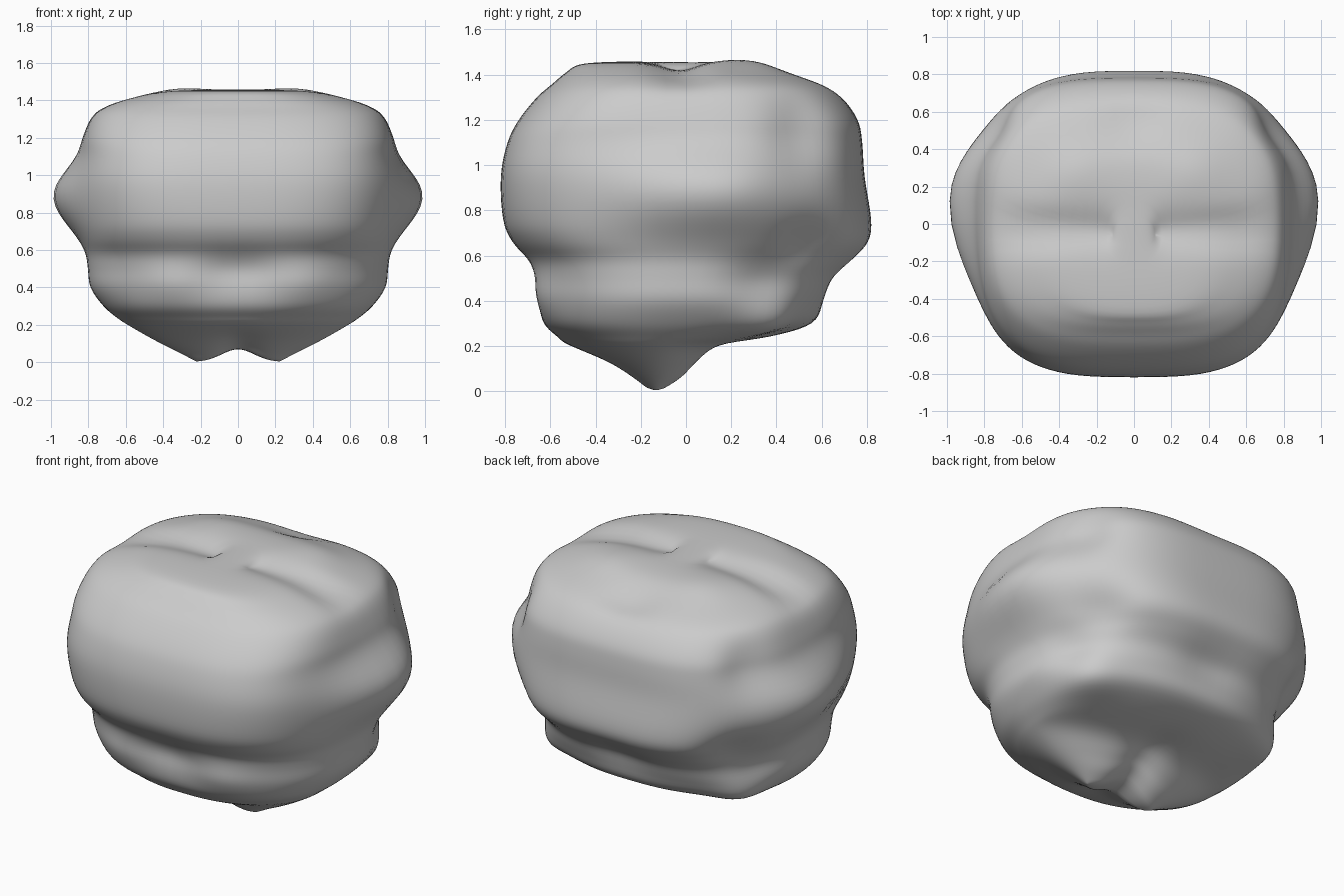
import bpy, bmesh, math
from mathutils import Vector

# Horizontal sections: z, half width, front y, widest y, back y, roundness
SECTIONS = [
    (0.00, 0.22, -0.19, -0.13, -0.08, 2.0),
    (0.05, 0.31, -0.25, -0.13, 0.00, 2.0),
    (0.12, 0.45, -0.35, -0.14, 0.06, 2.0),
    (0.20, 0.59, -0.52, -0.13, 0.16, 2.0),
    (0.24, 0.65, -0.57, -0.08, 0.38, 2.2),
    (0.30, 0.72, -0.63, -0.03, 0.56, 2.4),
    (0.40, 0.79, -0.66, 0.00, 0.62, 2.4),
    (0.50, 0.80, -0.68, 0.00, 0.67, 2.4),
    (0.58, 0.80, -0.71, 0.00, 0.75, 2.5),
    (0.66, 0.81, -0.77, 0.00, 0.81, 2.8),
    (0.76, 0.82, -0.81, 0.00, 0.82, 3.0),
    (0.95, 0.83, -0.82, 0.00, 0.79, 3.2),
    (1.10, 0.82, -0.79, 0.00, 0.78, 3.2),
    (1.20, 0.82, -0.74, 0.00, 0.76, 3.1),
    (1.30, 0.79, -0.66, 0.00, 0.69, 3.0),
    (1.36, 0.73, -0.59, 0.00, 0.60, 3.0),
    (1.41, 0.60, -0.53, -0.03, 0.45, 2.8),
    (1.45, 0.40, -0.45, -0.05, 0.31, 2.6),
    (1.46, 0.10, -0.18, -0.06, 0.10, 2.2),
]
# Lumps and hollows: centre, spread, push; mirrored in x unless central
LUMPS = [
    ((0.82, 0.10, 0.88), (0.35, 0.40, 0.20), (0.175, 0, 0)),     # side bulges
    ((0.00, -0.05, 0.03), (0.12, 0.32, 0.22), (0, 0, 0.08)),     # underside cleft
    ((0.00, -0.68, 0.50), (0.16, 0.20, 0.10), (0, 0.04, 0)),     # lower front dent
    ((0.36, -0.62, 0.42), (0.17, 0.20, 0.11), (0, -0.03, 0)),    # lower front lobes
    ((0.00, -0.03, 1.45), (0.70, 0.10, 0.15), (0, 0, -0.04)),    # crown groove
    ((0.55, -0.03, 1.38), (0.25, 0.09, 0.12), (0, 0, -0.03)),
    ((0.32, 0.28, 1.42), (0.16, 0.16, 0.10), (0, 0, 0.02)),      # rear crown lobes
    ((0.00, 0.55, 1.37), (0.12, 0.10, 0.12), (0, 0, -0.04)),
    ((0.80, 0.52, 1.15), (0.18, 0.14, 0.20), (-0.05, -0.02, 0)), # rear side hollows
    ((0.75, 0.58, 0.64), (0.18, 0.16, 0.12), (-0.06, -0.04, 0)),
    ((0.80, 0.35, 0.48), (0.18, 0.16, 0.12), (-0.05, 0, 0)),
    ((0.60, 0.35, 0.32), (0.15, 0.15, 0.11), (0.03, 0.03, -0.02)), # lower rear knobs
    ((0.00, 0.72, 0.50), (0.18, 0.20, 0.12), (0, -0.04, 0)),     # lower rear dent
]
SEGMENTS, STEPS = 96, 5


def spline(a, b, c, d, t):
    return 0.5 * (2*b + (c-a)*t + (2*a-5*b+4*c-d)*t*t + (3*b-a-3*c+d)*t**3)


def signed_power(v, p):
    return math.copysign(abs(v) ** p, v)


def deform(p):
    q = Vector(p)
    for c, s, push in LUMPS:
        for side in ((1, -1) if c[0] else (1,)):
            d = sum(((p[i] - (c[i] * side if i == 0 else c[i])) / s[i]) ** 2 for i in range(3))
            q += Vector((push[0] * side, push[1], push[2])) * math.exp(-d)
    return q


def build_body():
    rows = []
    last = len(SECTIONS) - 1
    for i in range(last):
        quad = [SECTIONS[min(max(i + k, 0), last)] for k in (-1, 0, 1, 2)]
        for s in range(STEPS):
            rows.append([spline(*vals, s / STEPS) for vals in zip(*quad)])
    rows.append(SECTIONS[-1])
    bm = bmesh.new()
    rings = []
    for z, hx, front, mid, back, n in rows:
        ring = []
        for k in range(SEGMENTS):
            a = 2 * math.pi * k / SEGMENTS
            x = hx * signed_power(math.cos(a), 2 / n)
            sy = signed_power(math.sin(a), 2 / n)
            y = mid + sy * ((back - mid) if sy > 0 else (mid - front))
            ring.append(bm.verts.new(deform((x, y, z))))
        rings.append(ring)
    for lo, hi in zip(rings, rings[1:]):
        for k in range(SEGMENTS):
            j = (k + 1) % SEGMENTS
            bm.faces.new((lo[k], lo[j], hi[j], hi[k]))
    # Caps: opposite halves of the end rings bridged with strips
    h = SEGMENTS // 2
    for ring, flip in ((rings[0], True), (rings[-1], False)):
        for k in range(h):
            f = [ring[k], ring[k + 1], ring[-k - 1], ring[-k]]
            if k == 0:
                f = f[:3]
            elif k == h - 1:
                f = [f[0], f[1], f[3]]
            bm.faces.new(f[::-1] if flip else f)
    mesh = bpy.data.meshes.new("lumpy_body")
    bm.to_mesh(mesh)
    bm.free()
    ob = bpy.data.objects.new("lumpy_body", mesh)
    bpy.context.collection.objects.link(ob)
    mesh.shade_smooth()
    mod = ob.modifiers.new("soften", 'SMOOTH')
    mod.factor, mod.iterations = 0.5, 6


build_body()
